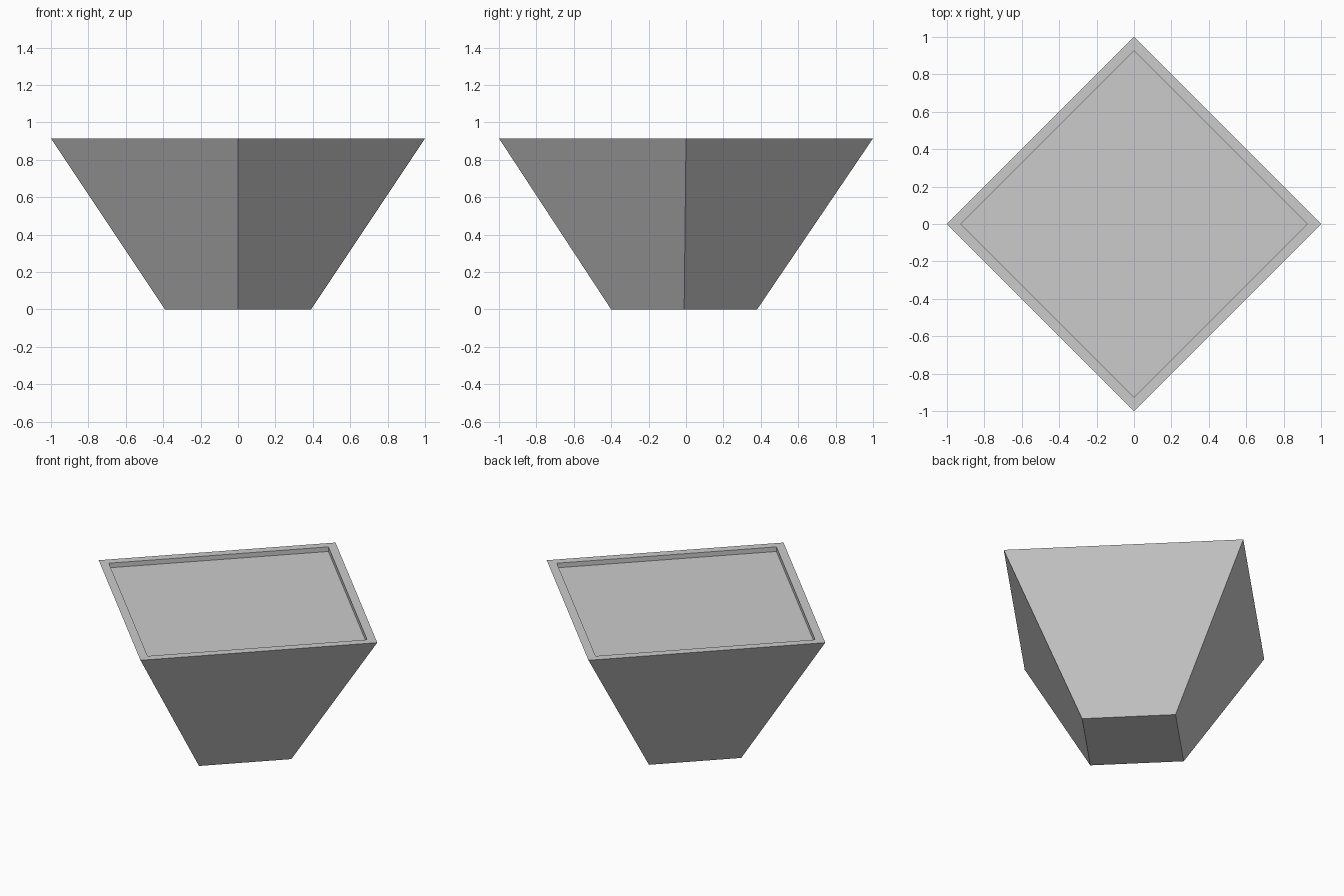
import bpy
import bmesh

cube = bpy.data.objects.get("Cube")
if cube:
    bpy.data.objects.remove(cube, do_unlink=True)

HEIGHT = 0.915
RECESS = 0.03

# Single plain grey
grey = bpy.data.materials.new("light grey")
grey.use_nodes = True
colour = (0.6, 0.6, 0.6, 1)
grey.diffuse_color = colour
grey.node_tree.nodes["Principled BSDF"].inputs["Base Color"].default_value = colour


def diamond(bm, radius, z, y=0.0):
    """Four corners of a diamond lying flat at height z."""
    corners = [(radius, 0), (0, radius), (-radius, 0), (0, -radius)]
    return [bm.verts.new((cx, cy + y, z)) for cx, cy in corners]


def bridge(bm, lower, upper):
    """Wall of quads between two diamonds."""
    for i in range(4):
        j = (i + 1) % 4
        bm.faces.new((lower[i], lower[j], upper[j], upper[i]))


# Tapered planter: base, outer walls, flat rim, short inner wall, sunken floor
bm = bmesh.new()
rings = [
    diamond(bm, 0.39, 0, y=-0.01),
    diamond(bm, 1.0, HEIGHT),
    diamond(bm, 0.927, HEIGHT),
    diamond(bm, 0.927, HEIGHT - RECESS),
]
bm.faces.new(rings[0][::-1])
for lower, upper in zip(rings, rings[1:]):
    bridge(bm, lower, upper)
bm.faces.new(rings[-1])
bmesh.ops.recalc_face_normals(bm, faces=bm.faces)

mesh = bpy.data.meshes.new("planter")
bm.to_mesh(mesh)
bm.free()
mesh.materials.append(grey)
planter = bpy.data.objects.new("planter", mesh)
bpy.context.collection.objects.link(planter)
